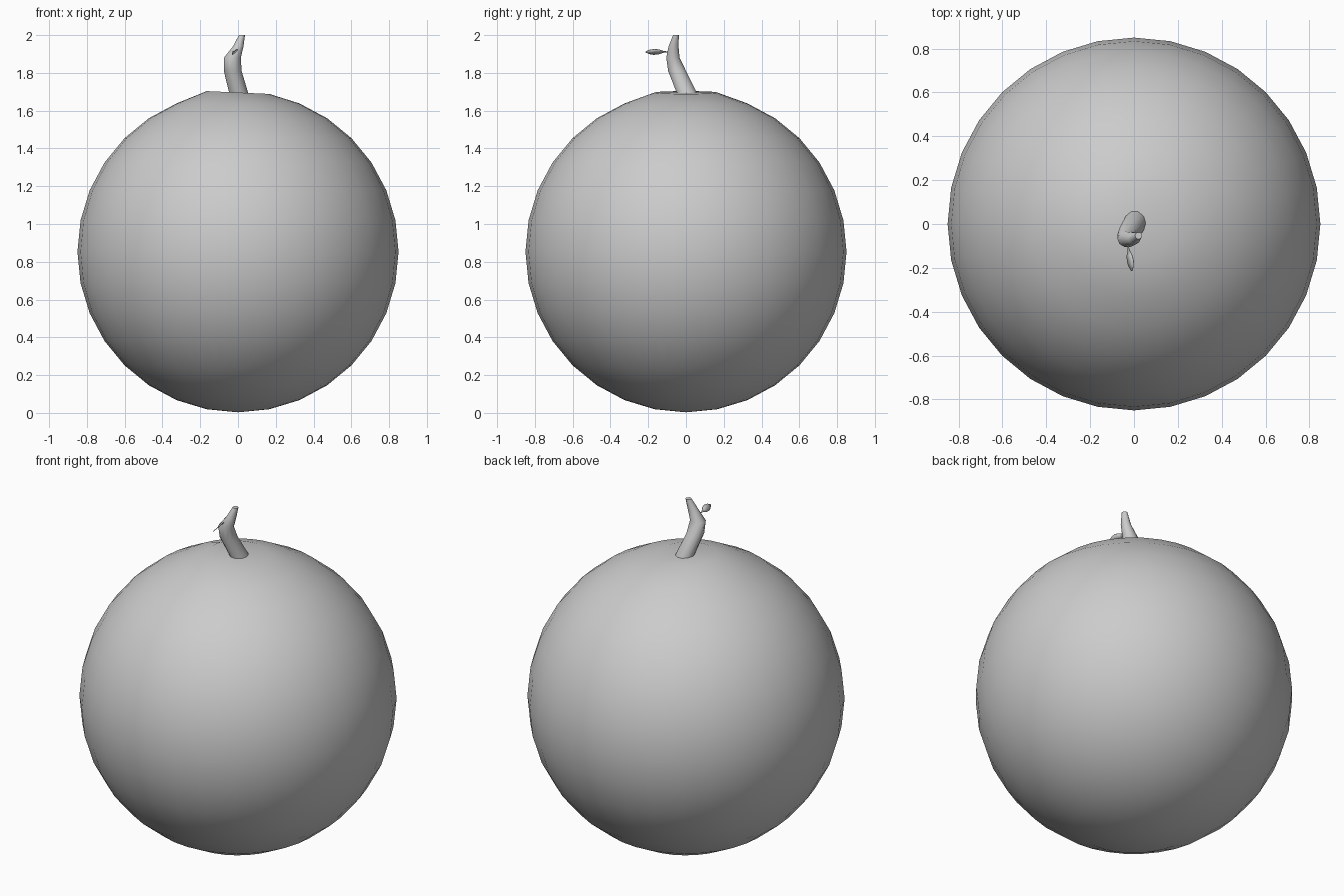
import bpy, bmesh
from math import sin, cos, pi, radians
from mathutils import Vector

if "Cube" in bpy.data.objects:
    bpy.data.objects.remove(bpy.data.objects["Cube"])


def finish(bm, name, angle):
    bmesh.ops.recalc_face_normals(bm, faces=bm.faces)
    mesh = bpy.data.meshes.new(name)
    bm.to_mesh(mesh)
    bm.free()
    ob = bpy.data.objects.new(name, mesh)
    bpy.context.collection.objects.link(ob)
    bpy.ops.object.select_all(action='DESELECT')
    ob.select_set(True)
    bpy.context.view_layer.objects.active = ob
    bpy.ops.object.shade_smooth_by_angle(angle=radians(angle))
    return ob


# Round fruit body, with a slightly tilted flat crown under the stem
bm = bmesh.new()
bmesh.ops.create_uvsphere(bm, u_segments=32, v_segments=16, radius=0.85)
for v in bm.verts:
    v.co.z += 0.853
    if v.co.z > 1.68:
        v.co.z = 1.696 - 0.045 * v.co.x
finish(bm, "fruit_body", 60)

# Bent, tapering stem: x, y, z, x radius, y radius of each ring
rings = [
    (0.006, 0.008, 1.67, 0.053, 0.058),
    (0.002, 0.002, 1.70, 0.050, 0.056),
    (-0.028, -0.047, 1.81, 0.047, 0.050),
    (-0.030, -0.069, 1.88, 0.045, 0.037),
    (0.001, -0.066, 1.94, 0.028, 0.028),
    (0.021, -0.053, 2.00, 0.016, 0.016),
]
bm = bmesh.new()
N = 10
loops = []
for x, y, z, rx, ry in rings:
    loops.append([bm.verts.new((x + rx * cos(2 * pi * i / N),
                                y + ry * sin(2 * pi * i / N), z)) for i in range(N)])
for a, b in zip(loops, loops[1:]):
    for i in range(N):
        j = (i + 1) % N
        bm.faces.new((a[i], a[j], b[j], b[i]))
bm.faces.new(loops[0])
bm.faces.new(loops[-1])
finish(bm, "stem", 40)

# Tiny tilted leaf on the front of the stem: distance along, half width
base = Vector((-0.028, -0.095, 1.911))
along = Vector((0.15, -0.99, 0.0))
across = Vector((0.7, 0.1, 0.7))
outline = [(0.0, 0.003), (0.022, 0.004), (0.048, 0.017), (0.075, 0.021),
           (0.10, 0.015), (0.121, 0.002)]
bm = bmesh.new()
pairs = [[bm.verts.new(base + along * d + across * w * s) for s in (-1, 1)]
         for d, w in outline]
for a, b in zip(pairs, pairs[1:]):
    bm.faces.new((a[0], a[1], b[1], b[0]))
leaf = finish(bm, "leaf", 40)
mod = leaf.modifiers.new("thickness", 'SOLIDIFY')
mod.thickness = 0.003
mod.offset = 0
